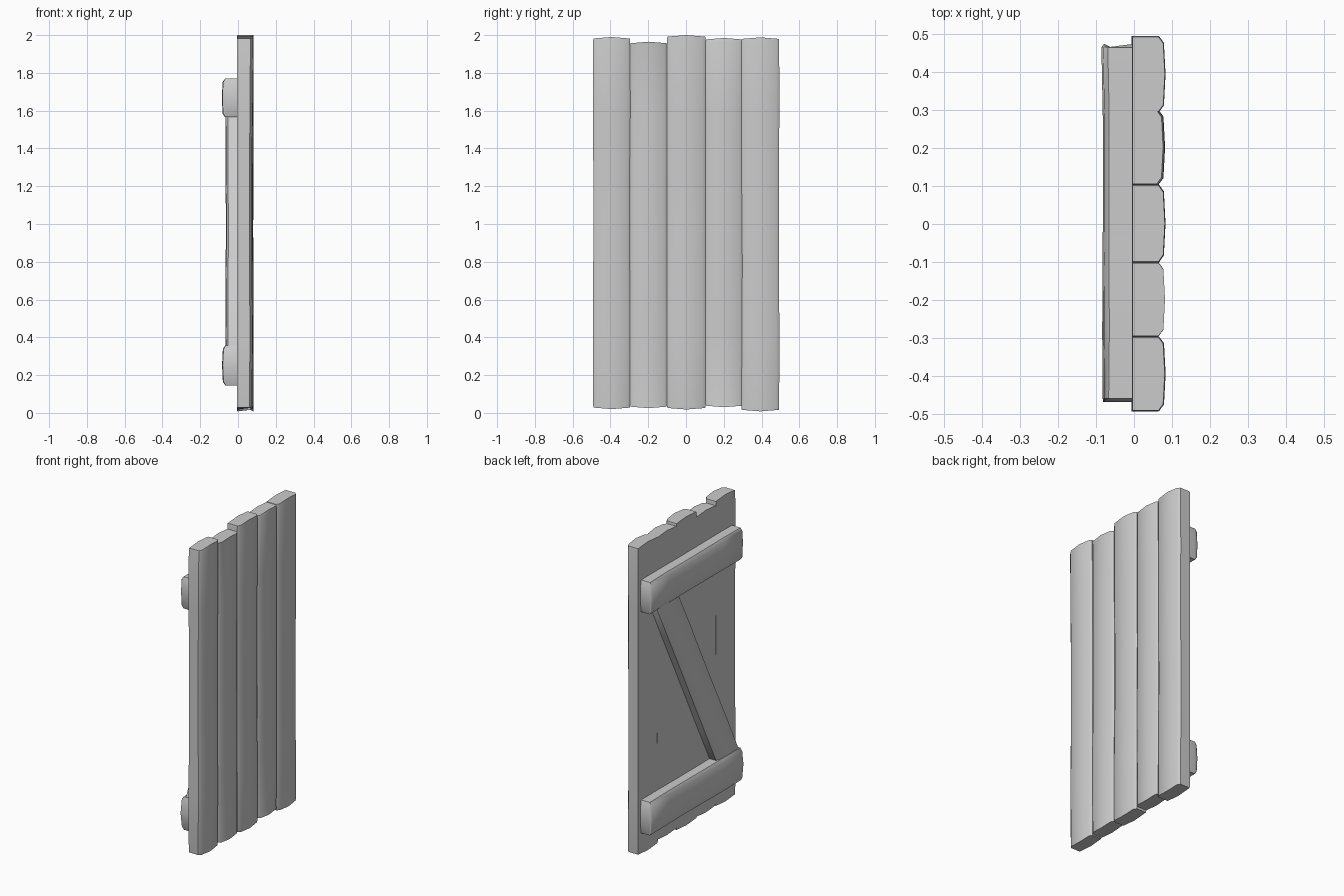
import bpy, bmesh, random
from math import radians
from mathutils import Matrix, Vector

if "Cube" in bpy.data.objects:
    bpy.data.objects.remove(bpy.data.objects["Cube"])

random.seed(4)


def board(name, width, length, depth, face, matrix, jitter=0.003):
    """Softly worn board: length on local z, width on y, crowned face towards +x or -x."""
    w = width / 2
    # half-rounded section: flat back at x = 0, crowned worn front
    section = [(0.0, -w), (0.0, 0.0), (0.0, w), (depth * 0.8, w),
               (depth * 0.95, w * 0.82), (depth, 0.0),
               (depth * 0.95, -w * 0.82), (depth * 0.8, -w)]
    # position along the length and section scale
    stations = [(-0.5, 0.95), (-0.49, 0.99), (-0.3, 1.0), (-0.1, 0.98),
                (0.1, 0.97), (0.3, 1.0), (0.49, 0.99), (0.5, 0.95)]
    bm = bmesh.new()
    rings = []
    for t, s in stations:
        wob = random.uniform(-jitter, jitter)
        ring = []
        for x, y in section:
            px = depth / 2 + (x - depth / 2) * s
            if x > 0:
                px += wob
            py = y * (0.5 + 0.5 * s)
            pz = t * length
            if abs(t) == 0.5:
                pz -= (0.008 * abs(y) / w) * (1 if t > 0 else -1)
            ring.append(bm.verts.new((face * px, py, pz)))
        rings.append(ring)
    n = len(section)
    for a, b in zip(rings, rings[1:]):
        for i in range(n):
            j = (i + 1) % n
            bm.faces.new((a[i], a[j], b[j], b[i]))
    bm.faces.new(rings[0])
    bm.faces.new(rings[-1])
    bm.transform(matrix)
    bmesh.ops.recalc_face_normals(bm, faces=bm.faces)
    mesh = bpy.data.meshes.new(name)
    bm.to_mesh(mesh)
    bm.free()
    obj = bpy.data.objects.new(name, mesh)
    bpy.context.collection.objects.link(obj)
    bpy.ops.object.select_all(action='DESELECT')
    obj.select_set(True)
    bpy.context.view_layer.objects.active = obj
    bpy.ops.object.shade_smooth_by_angle(angle=radians(50))
    return obj


# upright planks: y range and z range
planks = [(-0.492, -0.295, 0.02, 1.99), (-0.296, -0.100, 0.025, 1.965),
          (-0.101, 0.104, 0.018, 2.0), (0.103, 0.300, 0.03, 1.985),
          (0.293, 0.494, 0.008, 1.988)]
for i, (y0, y1, z0, z1) in enumerate(planks):
    m = Matrix.Translation((-0.006, (y0 + y1) / 2, (z0 + z1) / 2))
    board(f"plank_{i + 1}", y1 - y0, z1 - z0, 0.087, 1, m)

# horizontal battens on the back
flat = Matrix.Rotation(radians(-90), 4, 'X')
for name, z0, z1 in (("lower_batten", 0.145, 0.358), ("upper_batten", 1.565, 1.77)):
    m = Matrix.Translation((0.002, 0.003, (z0 + z1) / 2)) @ flat
    board(name, z1 - z0, 0.94, 0.085, -1, m)

# diagonal brace, sheared so its ends meet the battens level
shear = Matrix.Identity(4)
shear[1][2] = 0.5
board("diagonal_brace", 0.225, 1.25, 0.068, -1,
      Matrix.Translation((0.002, -0.04, 0.962)) @ shear, 0.001)
